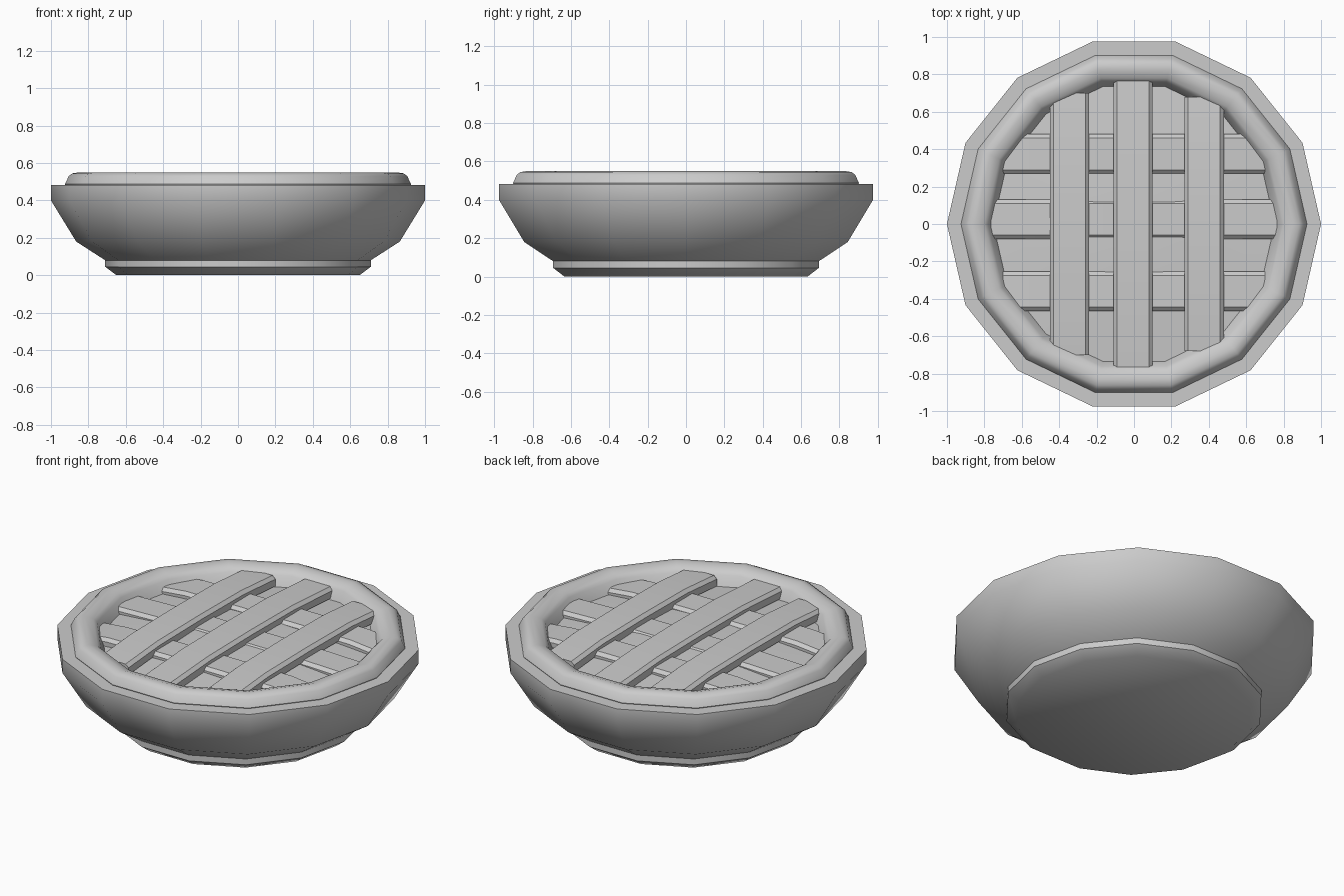
import bpy, bmesh, math

if "Cube" in bpy.data.objects:
    bpy.data.objects.remove(bpy.data.objects["Cube"])

SIDES = 14


def finish(name, bm, angle=40):
    bmesh.ops.recalc_face_normals(bm, faces=bm.faces)
    me = bpy.data.meshes.new(name)
    bm.to_mesh(me)
    bm.free()
    ob = bpy.data.objects.new(name, me)
    bpy.context.collection.objects.link(ob)
    bpy.ops.object.select_all(action='DESELECT')
    ob.select_set(True)
    bpy.context.view_layer.objects.active = ob
    bpy.ops.object.shade_smooth_by_angle(angle=math.radians(angle))
    return ob


def lathe(name, profile, closed=False, cap_start=False, cap_end=False):
    """Revolve (radius, z) points into a 14-sided shape."""
    bm = bmesh.new()
    rings = []
    for r, z in profile:
        rings.append([bm.verts.new((r * math.cos(2 * math.pi * i / SIDES),
                                    r * math.sin(2 * math.pi * i / SIDES), z))
                      for i in range(SIDES)])
    pairs = list(zip(rings, rings[1:]))
    if closed:
        pairs.append((rings[-1], rings[0]))
    for a, b in pairs:
        for i in range(SIDES):
            j = (i + 1) % SIDES
            bm.faces.new((a[i], a[j], b[j], b[i]))
    if cap_start:
        bm.faces.new(rings[0])
    if cap_end:
        bm.faces.new(rings[-1])
    return finish(name, bm)


def strip(name, path, offset, along_y):
    """Sweep a bevelled dough section along (distance, top z) points."""
    section = [(-0.105, -0.06), (-0.105, -0.018), (-0.085, 0),
               (0.085, 0), (0.105, -0.018), (0.105, -0.06)]
    bm = bmesh.new()
    rings = []
    for t, z in path:
        ring = []
        for w, h in section:
            co = (offset + w, t, z + h) if along_y else (t, offset + w, z + h)
            ring.append(bm.verts.new(co))
        rings.append(ring)
    n = len(section)
    for a, b in zip(rings, rings[1:]):
        for i in range(n):
            j = (i + 1) % n
            bm.faces.new((a[i], a[j], b[j], b[i]))
    bm.faces.new(rings[0])
    bm.faces.new(rings[-1])
    return finish(name, bm)


# Dish with foot, flared wall and flat rim
lathe("dish", [(0.65, 0), (0.71, 0.045), (0.71, 0.08), (0.865, 0.18),
               (1.0, 0.40), (1.0, 0.483), (0.92, 0.483), (0.90, 0.43)],
      cap_start=True)

# Rounded crust ring
lathe("crust", [(0.90, 0.43), (0.925, 0.487), (0.905, 0.53), (0.885, 0.545),
                (0.85, 0.55), (0.80, 0.535), (0.78, 0.515), (0.75, 0.45)],
      closed=True)

# Slightly domed filling
lathe("filling", [(0.77, 0.455), (0.5, 0.475), (0.25, 0.492)], cap_end=True)

# Lower lattice strips, running side to side
for k, (y, half) in enumerate([(0.375, 0.70), (0.025, 0.765), (-0.36, 0.70)]):
    strip(f"lower_strip_{k + 1}",
          [(-half, 0.488), (-0.55, 0.503), (-0.2, 0.506), (0.2, 0.506),
           (0.55, 0.503), (half, 0.488)] if k != 1 else
          [(-half, 0.490), (-0.4, 0.50), (0.4, 0.50), (half, 0.490)],
          y, False)

# Upper lattice strips, running front to back
for k, (x, half) in enumerate([(-0.345, 0.70), (-0.005, 0.765), (0.375, 0.68)]):
    strip(f"upper_strip_{k + 1}",
          [(-half, 0.52), (-0.4, 0.543), (0, 0.547), (0.4, 0.543), (half, 0.52)],
          x, True)
